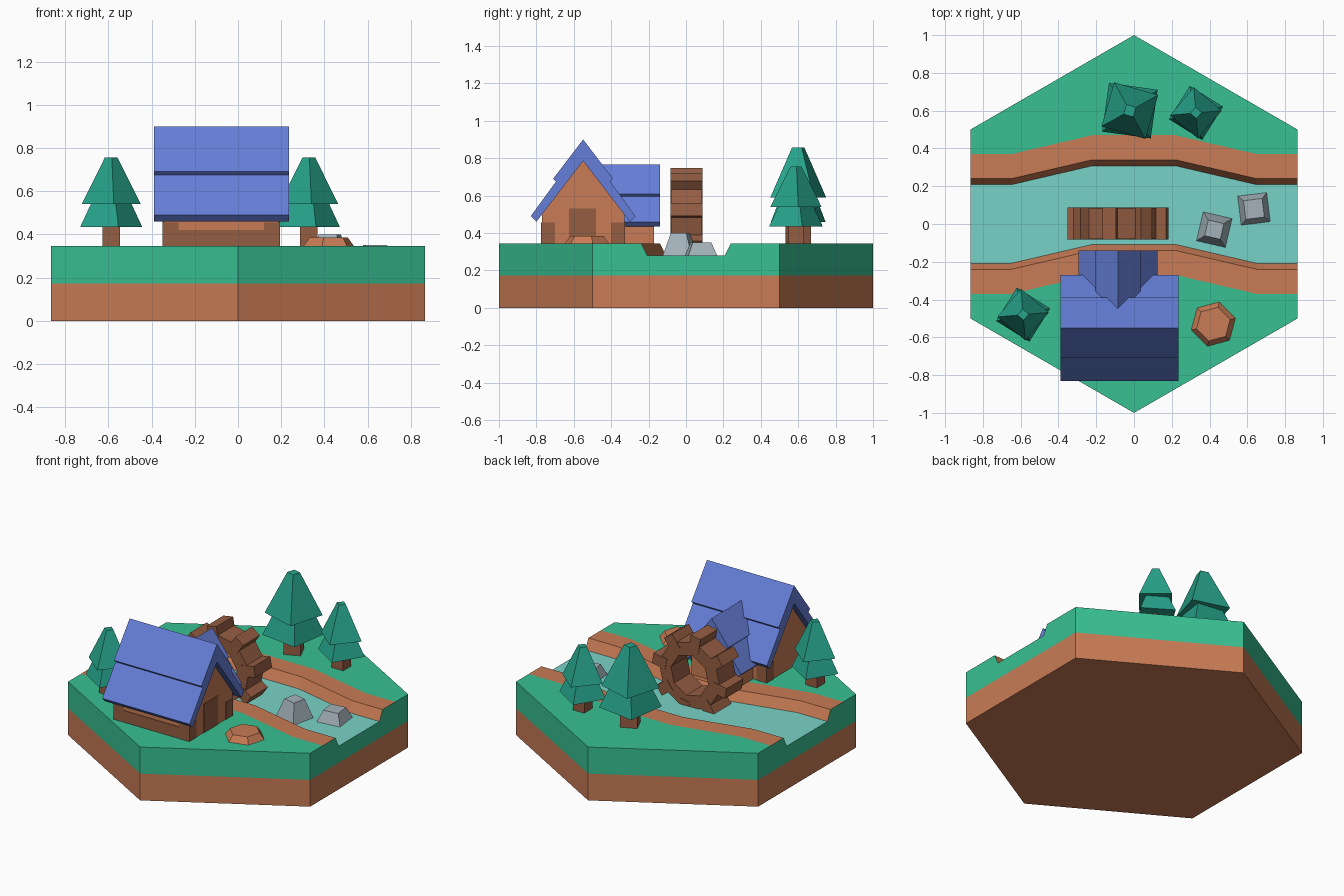
import bpy, bmesh, math
from mathutils import Matrix, Vector

if "Cube" in bpy.data.objects:
    bpy.data.objects.remove(bpy.data.objects["Cube"])

def mat(name, rgb):
    m = bpy.data.materials.new(name)
    m.diffuse_color = (*rgb, 1)
    m.use_nodes = True
    m.node_tree.nodes["Principled BSDF"].inputs["Base Color"].default_value = m.diffuse_color
    return m

GREEN = mat("grass", (0.04, 0.53, 0.29))
DIRT = mat("dirt", (0.58, 0.20, 0.09))
WATER = mat("water", (0.19, 0.65, 0.58))
WOOD = mat("wood", (0.30, 0.11, 0.055))
BLUE = mat("roof_blue", (0.13, 0.21, 0.68))
LEAF = mat("leaf", (0.02, 0.37, 0.26))
STONE = mat("stone", (0.37, 0.45, 0.49))

def finish(name, bm, mats):
    bmesh.ops.recalc_face_normals(bm, faces=bm.faces)
    me = bpy.data.meshes.new(name)
    bm.to_mesh(me)
    bm.free()
    for m in mats:
        me.materials.append(m)
    ob = bpy.data.objects.new(name, me)
    bpy.context.collection.objects.link(ob)
    return ob

def loft(name, sections, mats, seg_mats=None, closed=False):
    """Join equal-length loops of points; cap the ends unless closed."""
    bm = bmesh.new()
    rows = [[bm.verts.new(p) for p in s] for s in sections]
    n = len(rows[0])
    pairs = list(zip(rows, rows[1:])) + ([(rows[-1], rows[0])] if closed else [])
    for a, b in pairs:
        for i in range(n):
            j = (i + 1) % n
            f = bm.faces.new((a[i], a[j], b[j], b[i]))
            f.material_index = seg_mats[i] if seg_mats else 0
    if not closed:
        bm.faces.new(rows[0])
        bm.faces.new(rows[-1])
    return finish(name, bm, mats)

def ngon(cx, cy, z, r, n, deg):
    return [(cx + r * math.cos(math.radians(deg) + i * math.tau / n),
             cy + r * math.sin(math.radians(deg) + i * math.tau / n), z) for i in range(n)]

def frustum(name, cx, cy, n, deg, rings, m):
    return loft(name, [ngon(cx, cy, z, r, n, deg) for z, r in rings], [m])

def box(name, lo, hi, m):
    (x0, y0, z0), (x1, y1, z1) = lo, hi
    return loft(name, [[(x0, y0, z), (x1, y0, z), (x1, y1, z), (x0, y1, z)] for z in (z0, z1)], [m])

# ground: hexagonal dirt base, and grass layer with a carved river bed
frustum("dirt_base", 0, 0, 6, 90, [(0, 1), (0.173, 1)], DIRT)
sections = []
for x in (-0.866, -0.65, -0.22, 0, 0.22, 0.65, 0.866):
    c = 0.1 * min(1, max(0, (0.65 - abs(x)) / 0.43))
    h = 1 - abs(x) * 0.5 / 0.866
    ys = [(-h, .173), (-h, .345), (c - .37, .345), (c - .24, .345), (c - .208, .28),
          (c + .208, .28), (c + .24, .345), (c + .37, .345), (h, .345), (h, .173)]
    sections.append([(x, y, z) for y, z in ys])
loft("grass_and_river", sections, [GREEN, DIRT, WATER], [0, 0, 1, 1, 2, 1, 1, 0, 0, 0])

# house: the same gabled building at two sizes; u is across, v is along the ridge
def building(name, place, s, eave, wall_v, roof_v):
    half = [(0, .44), (.16, .23), (.145, .215), (.28, .03), (.25, 0)]
    roof = half + [(0, .325)] + [(-u, z) for u, z in half[:0:-1]]
    loft(name + "_roof", [[place(u * s, v, eave + z * s) for u, z in roof] for v in roof_v], [BLUE])
    top = eave + .045 * s
    wall = [(-.22 * s, .345), (.22 * s, .345), (.22 * s, top), (0, eave + .33 * s), (-.22 * s, top)]
    loft(name + "_walls", [[place(u, v, z) for u, z in wall] for v in wall_v], [DIRT])

building("house", lambda u, v, z: (v, -.55 + u, z), 1, .46, (-.345, .19), (-.39, .235))
building("mill_wing", lambda u, v, z: (-.085 + u, v, z), .75, .435, (-.48, -.17), (-.5, -.14))
e = .004
for x0, x1 in ((-.345 - e, -.275), (.12, .19 + e)):
    for y0, y1 in ((-.77 - e, -.70), (-.40, -.33 + e)):
        box("corner_plinth", (x0, y0, .345), (x1, y1, .455), WOOD)
box("front_plinth", (-.3, -.77 - e, .345), (.15, -.7, .42), WOOD)
box("door", (.15, -.625, .345), (.19 + e, -.48, .53), WOOD)

# water wheel: octagonal ring with paddles
wc = Vector((-.085, 0, .48))
ring = []
for i in range(8):
    a = math.radians(i * 45 + 10)
    ring.append([(wc.x + r * math.cos(a), y, wc.z + r * math.sin(a))
                 for r, y in ((.135, -.08), (.225, -.08), (.225, .085), (.135, .085))])
loft("wheel_ring", ring, [WOOD], closed=True)
for i in range(8):
    p = box("wheel_paddle", (.17, -.083, -.035), (.265, .088, .035), WOOD)
    p.data.transform(Matrix.Translation(wc) @ Matrix.Rotation(-math.radians(i * 45 + 10), 4, 'Y'))

# trees
for x, y, s, deg in ((-.587, -.48, 1, 13), (-.022, .6, 1.25, 37), (.328, .588, 1, 13)):
    z = lambda h: .345 + h * s
    frustum("trunk", x, y, 4, deg + 45 - 13, [(.345, .058 * s), (z(.12), .058 * s)], WOOD)
    frustum("lower_leaves", x, y, 4, deg, [(z(.09), .147 * s), (z(.22), .085 * s)], LEAF)
    frustum("upper_leaves", x, y, 4, deg - 8, [(z(.195), .137 * s), (z(.41), .03 * s)], LEAF)

# rocks
frustum("river_rock_tall", .425, -.03, 4, 32, [(.27, .115), (.40, .06)], STONE)
frustum("river_rock_low", .635, .08, 4, 52, [(.27, .115), (.35, .07)], STONE)
frustum("bank_rock", .42, -.53, 6, 15, [(.34, .125), (.385, .092)], DIRT)
